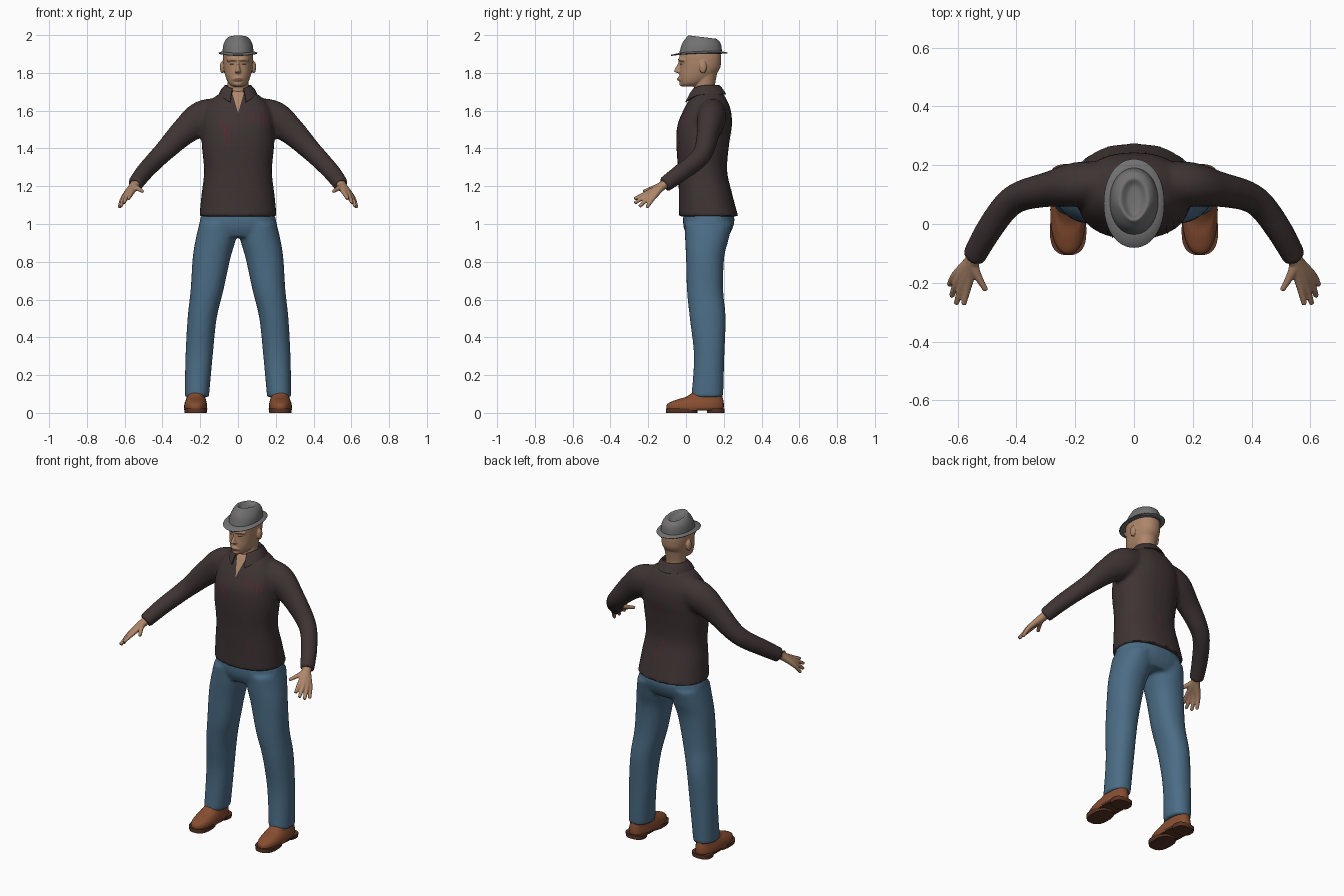
import bpy, bmesh, math, random
from mathutils import Vector, Matrix
from mathutils.bvhtree import BVHTree

cube = bpy.data.objects.get("Cube")
if cube:
    bpy.data.objects.remove(cube, do_unlink=True)
random.seed(4)


def material(name, r, g, b):
    m = bpy.data.materials.new(name)
    m.use_nodes = True
    m.diffuse_color = (r, g, b, 1)
    shader = next(n for n in m.node_tree.nodes if n.type == "BSDF_PRINCIPLED")
    shader.inputs["Base Color"].default_value = (r, g, b, 1)
    shader.inputs["Roughness"].default_value = 0.8
    return m


SKIN = material("skin", 0.42, 0.24, 0.145)
LIPS = material("lips", 0.25, 0.11, 0.08)
DARK = material("dark brown eyes", 0.06, 0.035, 0.025)
SHIRT = material("dark plum brown cloth", 0.05, 0.034, 0.034)
STAIN = material("red stain", 0.22, 0.012, 0.03)
JEANS = material("blue denim", 0.07, 0.15, 0.235)
LEATHER = material("brown leather", 0.24, 0.075, 0.03)
SOLE = material("dark sole", 0.1, 0.035, 0.018)
FELT = material("grey felt", 0.17, 0.165, 0.165)


def spline(rows, n=5):
    """Smoothly interpolate rows of numbers."""
    p = [rows[0], *rows, rows[-1]]
    out = []
    for four in zip(p, p[1:], p[2:], p[3:]):
        for i in range(n):
            t = i / n
            out.append([0.5 * (2 * b + (c - a) * t + (2 * a - 5 * b + 4 * c - d) * t * t
                               + (3 * b - a - 3 * c + d) * t ** 3) for a, b, c, d in zip(*four)])
    return out + [list(rows[-1])]


def skin_rings(bm, rings):
    """Bridge closed rings of points and cap both ends."""
    vs = [[bm.verts.new(p) for p in ring] for ring in rings]
    n = len(vs[0])
    for a, b in zip(vs, vs[1:]):
        for i in range(n):
            j = (i + 1) % n
            bm.faces.new((a[i], a[j], b[j], b[i]))
    bm.faces.new(vs[0])
    bm.faces.new(vs[-1])


def stack(bm, rows, side=1, power=2.3, n=5, seg=32):
    """Loft of level sections: z, centre x, half width, front y, back y."""
    rings = []
    for z, cx, rx, y0, y1 in (spline(rows, n) if n > 1 else rows):
        ring = []
        for i in range(seg):
            a = math.tau * i / seg
            c, s = math.cos(a), math.sin(a)
            ring.append((side * (cx + rx * math.copysign(abs(c) ** (2 / power), c)),
                         (y0 + y1) / 2 + (y1 - y0) / 2 * math.copysign(abs(s) ** (2 / power), s), z))
        rings.append(ring)
    skin_rings(bm, rings)


def tube(bm, rows, side=1, seg=16):
    """Tube along a path: x, y, z, level radius, upright radius."""
    rows = spline(rows)
    pts = [Vector((side * r[0], r[1], r[2])) for r in rows]
    rings = []
    for i, (p, r) in enumerate(zip(pts, rows)):
        t = (pts[min(i + 1, len(pts) - 1)] - pts[max(i - 1, 0)]).normalized()
        u = t.cross(Vector((0, 0, 1))).normalized()
        v = u.cross(t)
        rings.append([p + u * r[3] * math.cos(math.tau * k / seg)
                      + v * r[4] * math.sin(math.tau * k / seg) for k in range(seg)])
    skin_rings(bm, rings)


def finish(name, bm, mat, voxel=0, smoothing=3, thickness=0):
    """Turn a bmesh into an object, fusing its volumes when a voxel size is given."""
    bmesh.ops.recalc_face_normals(bm, faces=bm.faces)
    me = bpy.data.meshes.new(name)
    bm.to_mesh(me)
    bm.free()
    ob = bpy.data.objects.new(name, me)
    bpy.context.collection.objects.link(ob)
    if voxel:
        m = ob.modifiers.new("fuse", "REMESH")
        m.mode = "VOXEL"
        m.voxel_size = voxel
        m = ob.modifiers.new("relax", "SMOOTH")
        m.factor, m.iterations = 0.5, smoothing
    if thickness:
        ob.modifiers.new("cloth", "SOLIDIFY").thickness = thickness
    if ob.modifiers:
        bpy.context.view_layer.update()
        dg = bpy.context.evaluated_depsgraph_get()
        me = bpy.data.meshes.new_from_object(ob.evaluated_get(dg))
        ob.modifiers.clear()
        ob.data = me
        me.name = name
    me.materials.clear()
    me.materials.append(mat)
    me.shade_smooth()
    me.set_sharp_from_angle(angle=math.radians(50))
    return ob


def surface(ob):
    bm = bmesh.new()
    bm.from_mesh(ob.data)
    tree = BVHTree.FromBMesh(bm)
    bm.free()
    return tree


def patch(bm, tree, rows, facing=-1, cols=5, lift=0.003):
    """Thin plate laid on a surface; rows are z, x from, x to."""
    grid = []
    for z, xa, xb in rows:
        line = []
        for i in range(cols):
            x = xa + (xb - xa) * i / (cols - 1)
            hit = tree.ray_cast(Vector((x, facing, z)), Vector((0, -facing, 0)))[0]
            line.append(bm.verts.new(hit + Vector((0, facing * lift, 0))) if hit else None)
        grid.append(line)
    for a, b in zip(grid, grid[1:]):
        for i in range(cols - 1):
            quad = (a[i], a[i + 1], b[i + 1], b[i])
            if all(quad):
                bm.faces.new(quad)


# Shirt: torso and sleeves fused
bm = bmesh.new()
stack(bm, [(1.04, 0, .205, -.038, .277), (1.15, 0, .194, -.038, .247), (1.28, 0, .18, -.042, .218),
           (1.42, 0, .192, -.051, .228), (1.52, 0, .19, -.046, .243), (1.6, 0, .18, -.015, .238),
           (1.66, 0, .138, .018, .215), (1.695, 0, .09, .038, .19), (1.71, 0, .065, .05, .17)])
for s in (1, -1):
    tube(bm, [(.08, .14, 1.59, .07, .08), (.19, .135, 1.56, .076, .092), (.29, .118, 1.485, .06, .072),
              (.385, .095, 1.39, .052, .056), (.44, .055, 1.335, .048, .051),
              (.5, -.03, 1.27, .045, .047), (.547, -.115, 1.207, .04, .042)], s, 24)
shirt = finish("shirt", bm, SHIRT, 0.011, 4)
cloth = surface(shirt)

# Shirt collar: a band open at the throat, folded down into two points
bm = bmesh.new()
steps = 28
lines = []
for i in range(steps + 1):
    a = math.radians(24 + 312 * i / steps)
    front = max(0, math.cos(a)) ** 2
    s, c = math.sin(a), math.cos(a)
    lines.append([bm.verts.new(p) for p in (
        (.066 * s, .105 - .066 * c, 1.69 - .01 * front),
        (.07 * s, .105 - .072 * c, 1.735 - .02 * front),
        (.088 * s, .103 - .092 * c, 1.715 - .03 * front),
        (.102 * s, .1 - .113 * c, 1.688 - .05 * front))])
for a, b in zip(lines, lines[1:]):
    for k in range(3):
        bm.faces.new((a[k], b[k], b[k + 1], a[k + 1]))
finish("collar", bm, SHIRT, thickness=0.005)

# Open neckline
bm = bmesh.new()
patch(bm, cloth, [(1.705 - .115 * t / 8, -.034 * (1 - t / 8), .034 * (1 - t / 8) + .001) for t in range(9)])
finish("neckline", bm, SKIN)

# Shirt buttons
bm = bmesh.new()
for k in range(5):
    z = 1.52 - .095 * k
    patch(bm, cloth, [(z + .004, -.003, .003), (z, -.005, .005), (z - .004, -.003, .003)], cols=3)
finish("buttons", bm, DARK)

# Stains: narrow streaks in clusters (side, x, z, count)
bm = bmesh.new()
for facing, cx, cz, count in ((-1, -.075, 1.49, 6), (-1, .1, 1.57, 5), (-1, .1, 1.38, 3), (-1, .11, 1.17, 4),
                              (1, -.02, 1.23, 3), (1, .08, 1.42, 3), (1, -.1, 1.5, 3)):
    for _ in range(count):
        x, z = random.gauss(cx, .03), random.gauss(cz, .03)
        h, w = random.uniform(.01, .04), random.uniform(.001, .002)
        patch(bm, cloth, [(z + h, x - w / 2, x + w / 2), (z, x - w, x + w), (z - h, x - w / 2, x + w / 2)], facing, 2)
finish("stains", bm, STAIN)

# Jeans: hips and legs fused
bm = bmesh.new()
stack(bm, [(1.1, 0, .165, 0, .215), (1.04, 0, .196, -.015, .255), (.98, 0, .208, -.012, .248),
           (.93, 0, .205, .01, .22)])
for s in (1, -1):
    stack(bm, [(1, .11, .095, -.008, .245), (.92, .118, .106, -.005, .226), (.82, .14, .1, 0, .202),
               (.65, .164, .087, .005, .197), (.5, .19, .077, .02, .21), (.3, .206, .072, .042, .203),
               (.083, .218, .064, .028, .197)], s, 2.2)
finish("jeans", bm, JEANS, 0.011, 4)

# Shoes
for s, label in ((1, "left"), (-1, "right")):
    bm = bmesh.new()
    stack(bm, [(.014, .223, .058, -.1, .195), (.03, .224, .061, -.104, .2), (.05, .224, .059, -.095, .2),
               (.07, .223, .053, -.05, .197), (.085, .222, .049, 0, .193), (.115, .222, .045, .045, .19)], s)
    finish(label + "_shoe", bm, LEATHER)
    bm = bmesh.new()
    for y0, y1, z0 in ((-.106, .06, 0), (.11, .204, 0), (0, .18, .012)):
        stack(bm, [(z0, .224, .058, y0, y1), (.024, .224, .062, y0, y1)], s, 2.6, 1)
    finish(label + "_sole", bm, SOLE)

# Hands: each finger runs from the wrist so that together they form the palm
fingers = [((.562, -.195, 1.17), (.58, -.274, 1.133)), ((.581, -.198, 1.16), (.605, -.272, 1.11)),
           ((.597, -.19, 1.148), (.621, -.246, 1.092)), ((.606, -.174, 1.14), (.629, -.208, 1.086)),
           ((.538, -.165, 1.193), (.504, -.226, 1.172))]
for s, label in ((1, "left"), (-1, "right")):
    bm = bmesh.new()
    for knuckle, tip in fingers:
        tube(bm, [(.525, -.075, 1.235, .026, .026), (.55, -.125, 1.203, .026, .023),
                  (*knuckle, .016, .014), (*tip, .009, .009)], s, 12)
    finish(label + "_hand", bm, SKIN, 0.0045, 2)

# Head: skull, neck, nose, brow, lips, chin and ears fused
bm = bmesh.new()
stack(bm, [(1.728, 0, .03, -.02, .05), (1.745, 0, .05, -.029, .09), (1.78, 0, .066, -.035, .145),
           (1.82, 0, .075, -.033, .178), (1.86, 0, .079, -.032, .186), (1.9, 0, .078, -.034, .184),
           (1.94, 0, .068, 0, .165)], power=2.2)
stack(bm, [(1.65, 0, .062, .04, .17), (1.72, 0, .056, .043, .153), (1.8, 0, .06, .045, .165)], power=2)
stack(bm, [(1.798, 0, .012, -.045, 0), (1.806, 0, .018, -.062, 0), (1.815, 0, .014, -.062, 0),
           (1.84, 0, .009, -.048, 0), (1.868, 0, .01, -.036, 0)], power=2)
tube(bm, [(-.055, -.008, 1.866, .008, .009), (-.03, -.029, 1.872, .011, .009), (0, -.032, 1.869, .009, .008),
          (.03, -.029, 1.872, .011, .009), (.055, -.008, 1.866, .008, .009)])
tube(bm, [(-.026, -.022, 1.766, .008, .008), (0, -.035, 1.768, .011, .012), (.026, -.022, 1.766, .008, .008)])
for centre, size in (((.084, .09, 1.83), (.012, .02, .033)), ((-.084, .09, 1.83), (.012, .02, .033)),
                     ((0, -.018, 1.742), (.024, .018, .014))):
    bmesh.ops.create_uvsphere(bm, u_segments=16, v_segments=10, radius=1,
                              matrix=Matrix.Translation(centre) @ Matrix.Diagonal((*size, 1)))
head = finish("head", bm, SKIN, 0.0045, 2)
face = surface(head)

# Eyes and mouth
bm = bmesh.new()
for s in (1, -1):
    x = .032 * s
    patch(bm, face, [(1.85, x - .008, x + .008), (1.846, x - .013, x + .013), (1.842, x - .008, x + .008)], lift=.002)
finish("eyes", bm, DARK)
bm = bmesh.new()
patch(bm, face, [(1.773, -.012, .012), (1.767, -.023, .023), (1.76, -.012, .012)], cols=7, lift=.002)
finish("mouth", bm, LIPS)

# Hat brim: tilted, with the sides turned up slightly
bm = bmesh.new()
stack(bm, [(1.9, 0, .07, -.03, .18), (1.896, 0, .1, -.078, .218), (1.899, 0, .103, -.081, .221),
           (1.902, 0, .101, -.079, .219), (1.91, 0, .082, -.035, .19)], power=2.1, n=1, seg=48)
for v in bm.verts:
    v.co.z += .04 * (v.co.y - .07) + .6 * v.co.x ** 2
finish("hat_brim", bm, FELT)

# Hat crown: pinched towards the front, dented and sloping back
bm = bmesh.new()
stack(bm, [(1.9, 0, .084, -.037, .192), (1.95, 0, .077, -.022, .186), (1.98, 0, .064, 0, .176),
           (1.994, 0, .046, .015, .155), (1.976, 0, .024, .035, .13), (1.972, 0, .004, .07, .09)],
      power=2.1, seg=48)
for v in bm.verts:
    high = max(0, min(1, (v.co.z - 1.94) / .05))
    v.co.x *= 1 - high * 3.5 * max(0, .07 - v.co.y)
    v.co.z -= high * .12 * (v.co.y - .05)
finish("hat_crown", bm, FELT)
